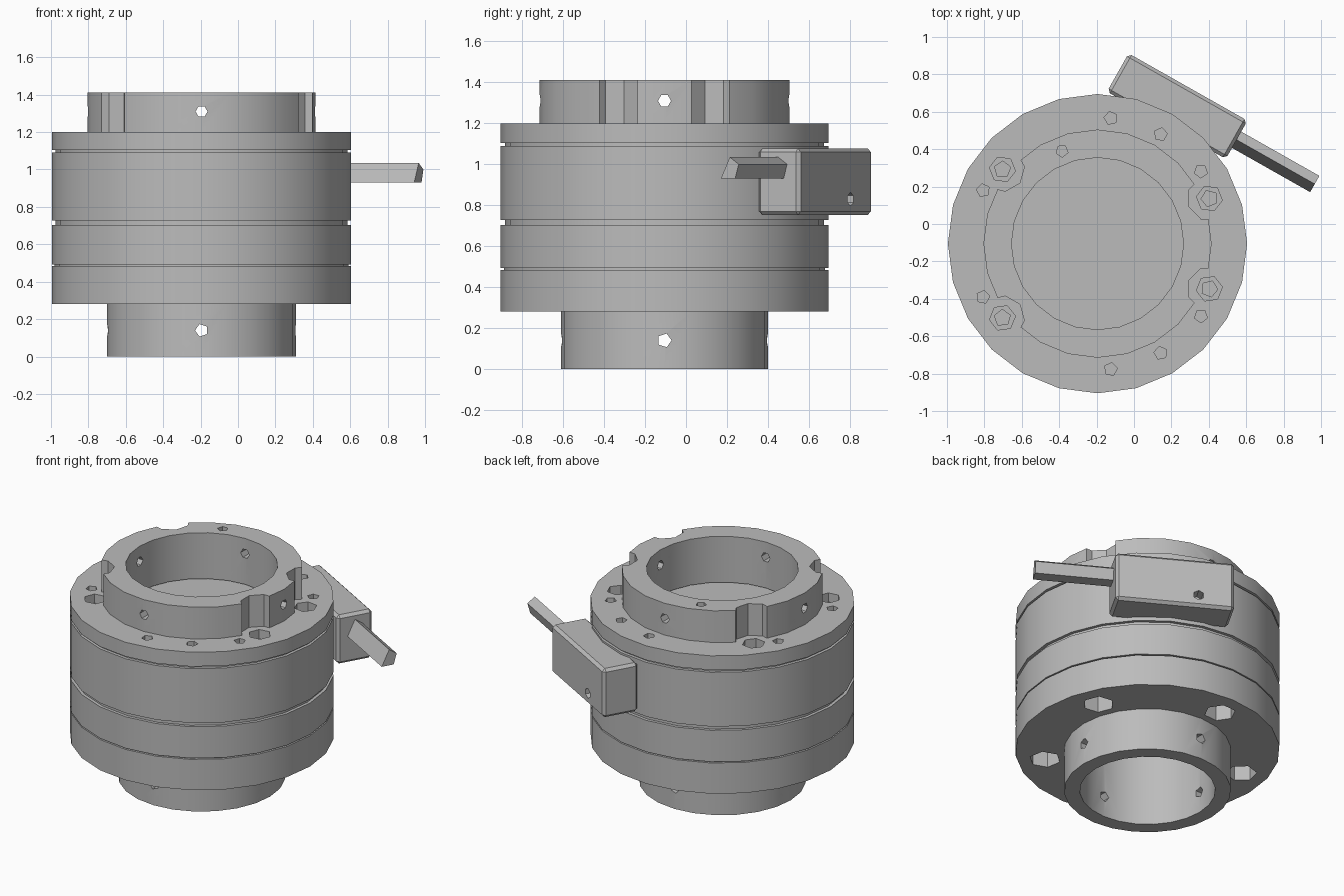
import bpy, bmesh
from math import radians, cos, sin, pi
from mathutils import Matrix, Vector

cube = bpy.data.objects.get("Cube")
if cube:
    bpy.data.objects.remove(cube, do_unlink=True)

AXIS = Vector((-0.195, -0.105, 0))

grey = bpy.data.materials.new("machined grey")
grey.use_nodes = True
grey.diffuse_color = (0.5, 0.5, 0.5, 1)
grey.node_tree.nodes["Principled BSDF"].inputs["Base Color"].default_value = grey.diffuse_color


def finish(name, bm, matrix=Matrix()):
    bmesh.ops.recalc_face_normals(bm, faces=bm.faces)
    mesh = bpy.data.meshes.new(name)
    bm.to_mesh(mesh)
    bm.free()
    mesh.materials.append(grey)
    obj = bpy.data.objects.new(name, mesh)
    obj.matrix_world = matrix
    bpy.context.collection.objects.link(obj)
    return obj


def lathe(name, profile, steps=24):
    """Spin a closed (radius, height) profile around the main axis."""
    bm = bmesh.new()
    verts = [bm.verts.new((r, 0, z)) for r, z in profile]
    edges = [bm.edges.new((verts[i - 1], v)) for i, v in enumerate(verts)]
    bmesh.ops.spin(bm, geom=verts + edges, cent=(0, 0, 0), axis=(0, 0, 1),
                   angle=2 * pi, steps=steps, use_duplicate=False)
    bmesh.ops.remove_doubles(bm, verts=bm.verts, dist=0.0005)
    return finish(name, bm, Matrix.Translation(AXIS))


def ring(name, inner, outer, low, high):
    return lathe(name, [(inner, low), (outer, low), (outer, high), (inner, high)])


def disc(name, radius, low, high):
    bm = bmesh.new()
    bmesh.ops.create_cone(bm, cap_ends=True, segments=24, radius1=radius,
                          radius2=radius, depth=high - low)
    return finish(name, bm, Matrix.Translation(AXIS + Vector((0, 0, (low + high) / 2))))


def cut(target, radius, depth, sides, matrix):
    """Subtract a prism that is centred on the matrix origin, along its z."""
    bm = bmesh.new()
    bmesh.ops.create_cone(bm, cap_ends=True, segments=sides, radius1=radius,
                          radius2=radius, depth=depth)
    cutter = finish("hole_cutter", bm, matrix)
    cutter.hide_render = True
    mod = target.modifiers.new("hole", 'BOOLEAN')
    mod.operation, mod.solver, mod.object = 'DIFFERENCE', 'EXACT', cutter
    bpy.context.view_layer.objects.active = target
    bpy.ops.object.modifier_apply(modifier=mod.name)
    bpy.data.objects.remove(cutter, do_unlink=True)


def cut_vertical(target, angle, distance, radius, low, high, sides):
    a = radians(angle)
    spot = AXIS + Vector((distance * cos(a), distance * sin(a), (low + high) / 2))
    cut(target, radius, high - low, sides,
        Matrix.Translation(spot) @ Matrix.Rotation(a, 4, 'Z'))


def cut_cross_holes(target, height, radius, sides):
    for a in (0, 90):
        cut(target, radius, 2, sides, Matrix.Translation(AXIS + Vector((0, 0, height)))
            @ Matrix.Rotation(radians(a), 4, 'Z') @ Matrix.Rotation(pi / 2, 4, 'Y'))


# Lower hub: narrow collar under a wide plate
lower_hub = lathe("lower_hub", [(0.41, 0), (0.505, 0), (0.505, 0.28), (0.8, 0.28),
                                (0.8, 0.485), (0.41, 0.485)])
cut_cross_holes(lower_hub, 0.14, 0.035, 5)
for k in range(5):
    cut_vertical(lower_hub, 22 + 72 * k, 0.63, 0.095, 0.2, 0.44, 6)

# Stacked housing with narrow seams
ring("lower_seam", 0.41, 0.785, 0.485, 0.493)
ring("middle_ring", 0.41, 0.8, 0.493, 0.703)
disc("middle_seam", 0.78, 0.703, 0.728)
disc("main_housing", 0.8, 0.728, 1.09)
ring("upper_seam", 0.56, 0.78, 1.09, 1.105)

# Upper flange with its notched collar
upper_flange = lathe("upper_flange", [(0.46, 1.105), (0.8, 1.105), (0.8, 1.2),
                                      (0.61, 1.2), (0.61, 1.412), (0.46, 1.412)])
for angle in (22, -22, 142, -142):
    cut_vertical(upper_flange, angle, 0.645, 0.118, 1.2, 1.6, 8)
    cut_vertical(upper_flange, angle, 0.645, 0.07, 1.14, 1.3, 6)
    cut_vertical(upper_flange, angle, 0.645, 0.045, 1.05, 1.3, 5)
for angle in (35, 60, 84, 155):
    for side in (1, -1):
        cut_vertical(upper_flange, side * angle, 0.675, 0.036, 1.05, 1.3, 5)
cut_vertical(upper_flange, 111, 0.53, 0.033, 1.34, 1.5, 5)
cut_cross_holes(upper_flange, 1.31, 0.032, 6)

# Side block, turned to lie against the housing
block_frame = Matrix.Translation((0.231, 0.63, 0.915)) @ Matrix.Rotation(radians(-29.5), 4, 'Z')
bm = bmesh.new()
bmesh.ops.create_cube(bm, size=1)
bmesh.ops.scale(bm, vec=(0.73, 0.235, 0.325), verts=bm.verts)
bmesh.ops.bevel(bm, geom=bm.edges[:], offset=0.018, segments=1, affect='EDGES')
side_block = finish("side_block", bm, block_frame)
cut(side_block, 0.033, 0.16, 6, block_frame @ Matrix.Translation((-0.145, 0.12, -0.085))
    @ Matrix.Rotation(pi / 2, 4, 'X'))

# Faceted lever reaching out of the block's end
bm = bmesh.new()
section = [(-0.05, 0.015), (0, 0.12), (0.05, 0.085), (0.03, 0.015)]
near = [bm.verts.new((0.3, y, z)) for y, z in section]
face = bm.faces.new(near)
moved = bmesh.ops.extrude_face_region(bm, geom=[face])["geom"]
bmesh.ops.translate(bm, vec=(0.545, 0, 0),
                    verts=[v for v in moved if isinstance(v, bmesh.types.BMVert)])
if not face.is_valid or all(len(e.link_faces) == 1 for e in face.edges):
    bm.faces.new(near)
lever = finish("lever", bm, block_frame)

# Smooth the round parts, keeping hard edges
bpy.ops.object.select_all(action='DESELECT')
for obj in bpy.context.collection.objects:
    if obj.type == 'MESH' and obj not in (side_block, lever):
        obj.select_set(True)
        bpy.context.view_layer.objects.active = obj
bpy.ops.object.shade_smooth_by_angle(angle=radians(30))
